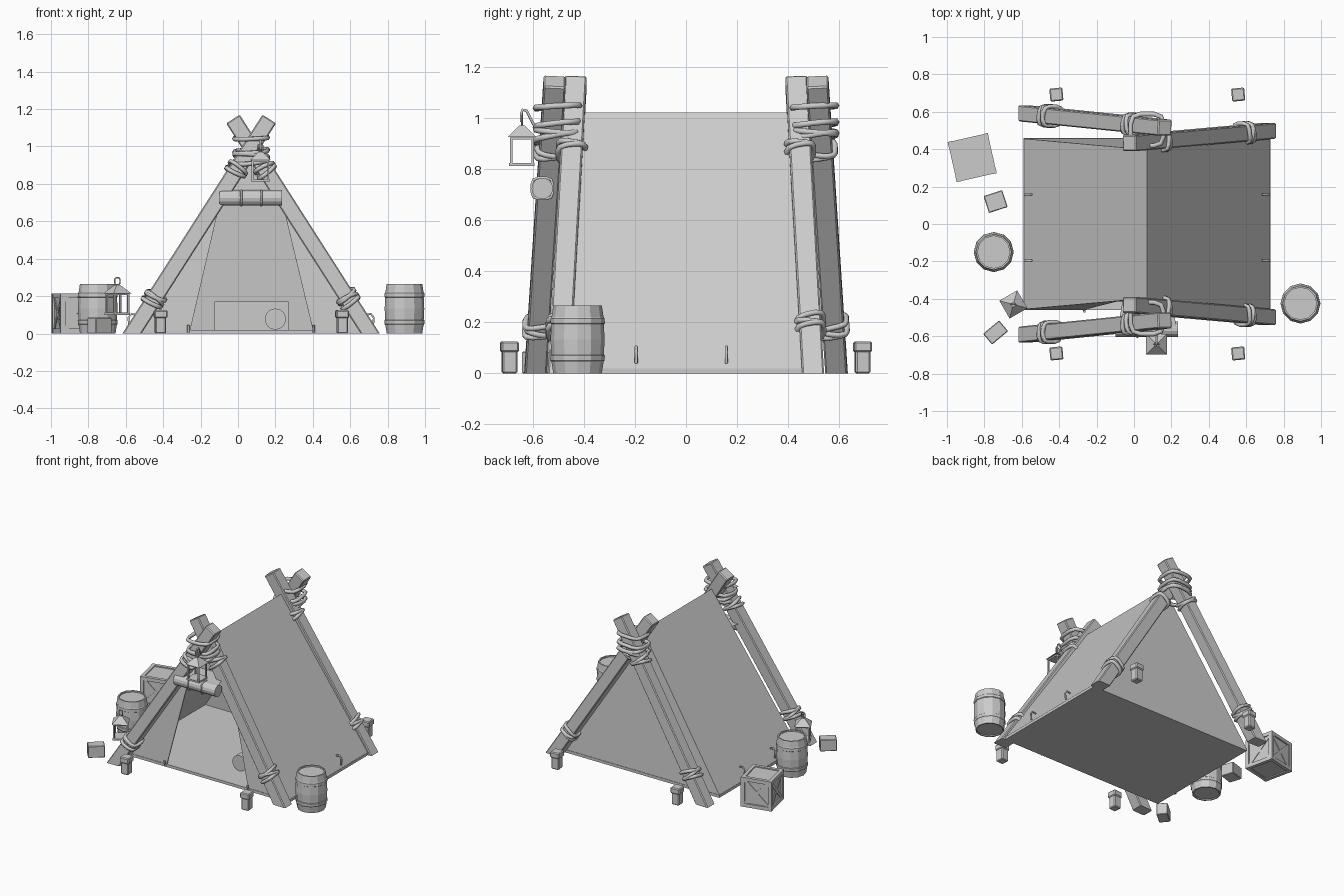
import bpy, bmesh, math
from mathutils import Vector, Matrix

if "Cube" in bpy.data.objects:
    bpy.data.objects.remove(bpy.data.objects["Cube"])

grey = bpy.data.materials.new("plain_grey")
grey.diffuse_color = (0.6, 0.6, 0.6, 1)
grey.use_nodes = True
grey.node_tree.nodes["Principled BSDF"].inputs["Base Color"].default_value = grey.diffuse_color


def finish(name, bm, smooth=False):
    bmesh.ops.recalc_face_normals(bm, faces=bm.faces)
    me = bpy.data.meshes.new(name)
    bm.to_mesh(me)
    bm.free()
    me.materials.append(grey)
    ob = bpy.data.objects.new(name, me)
    bpy.context.collection.objects.link(ob)
    for p in me.polygons:
        p.use_smooth = smooth
    return ob


def add_box(bm, size, matrix):
    bmesh.ops.create_cube(bm, size=1, matrix=matrix @ Matrix.Diagonal((*size, 1)))


def placed(x, y, z=0, deg=0):
    return Matrix.Translation((x, y, z)) @ Matrix.Rotation(math.radians(deg), 4, 'Z')


def rope(name, pts, radius, closed=False):
    cu = bpy.data.curves.new(name, 'CURVE')
    cu.dimensions = '3D'
    cu.bevel_depth, cu.bevel_resolution = radius, 1
    cu.use_fill_caps = True
    sp = cu.splines.new('POLY')
    sp.points.add(len(pts) - 1)
    for p, co in zip(sp.points, pts):
        p.co = (*co, 1)
    sp.use_cyclic_u = closed
    cu.materials.append(grey)
    ob = bpy.data.objects.new(name, cu)
    bpy.context.collection.objects.link(ob)


def loop(name, c, u, v, d, a, b, tilt=0.0, radius=0.012):
    """Rounded square rope loop round axis d, tilted along the axis."""
    pts = []
    for i in range(16):
        t = math.tau * i / 16
        cx, sx = math.cos(t), math.sin(t)
        k = (cx ** 4 + sx ** 4) ** -0.25
        pts.append(c + u * a * cx * k + v * b * sx * k + d * tilt * math.sin(t + 0.6))
    rope(name, pts, radius, True)


X, Y, Z = Vector((1, 0, 0)), Vector((0, 1, 0)), Vector((0, 0, 1))
CX = 0.07                                   # tent centre line

# Crossed poles with rope bindings, front and back
for s, end in ((-1, "front"), (1, "back")):
    for m, side, y0, y1 in ((1, "left", 0.59, 0.515), (-1, "right", 0.497, 0.432)):
        p0 = Vector((CX - m * 0.637, s * y0, 0))
        p1 = Vector((CX + m * 0.096, s * y1, 1.145))
        d = (p1 - p0).normalized()
        u = Y.cross(d).normalized()
        v = d.cross(u)
        rot = Matrix((u, v, d)).transposed().to_4x4()
        a = p0 - d * 0.15
        bm = bmesh.new()
        add_box(bm, (0.086, 0.086, (p1 - a).length), Matrix.Translation((a + p1) / 2) @ rot)
        bmesh.ops.bevel(bm, geom=bm.edges[:], offset=0.006, segments=1, affect='EDGES')
        r = bmesh.ops.bisect_plane(bm, geom=bm.verts[:] + bm.edges[:] + bm.faces[:],
                                   plane_co=(0, 0, 0), plane_no=(0, 0, -1), clear_outer=True)
        bmesh.ops.holes_fill(bm, edges=[e for e in r["geom_cut"] if isinstance(e, bmesh.types.BMEdge)])
        finish(f"{end}_{side}_pole", bm)
        for z, tilt in ((0.165, 0.01), (0.185, -0.012), (0.2, 0.015), (0.865, 0.012), (0.885, -0.01)):
            loop(f"{end}_{side}_pole_rope", p0.lerp(p1, z / 1.145), u, v, d, 0.052, 0.052, tilt)
    for z, tilt in ((1.045, 0.006), (0.975, 0.012), (0.95, -0.01), (0.925, 0.02)):
        loop(f"{end}_crossing_rope", Vector((CX, s * 0.503, z)), X, Y, Z, 0.088, 0.085, tilt, 0.013)

# Tent cloth: two slopes, closed back, front with a doorway
bm = bmesh.new()
H, B = 1.022, 0.02
ylean = lambda z: 0.457 - 0.06 * z / H
P = lambda x, z, s: bm.verts.new((x, s * ylean(z), z))
fl, fr, ft = P(-0.588, B, -1), P(0.728, B, -1), P(CX, H, -1)
bl, br, bt = P(-0.588, B, 1), P(0.728, B, 1), P(CX, H, 1)
dl, dr, tl, tr = P(-0.255, B, -1), P(0.40, B, -1), P(-0.092, 0.72, -1), P(0.232, 0.72, -1)
for f in ((fl, ft, bt, bl), (fr, br, bt, ft), (bl, bt, br), (fl, dl, tl, ft), (dr, fr, ft, tr), (tl, tr, ft)):
    bm.faces.new(f)
tent = finish("tent_cloth", bm)
mod = tent.modifiers.new("thickness", 'SOLIDIFY')
mod.thickness, mod.offset = 0.008, -1

# Ground sheet
bm = bmesh.new()
add_box(bm, (1.32, 0.918, 0.02), placed(CX, 0, 0.01))
finish("ground_sheet", bm)


def cylinder_x(name, r, x0, x1, y, z, n=14, axis='Y'):
    bm = bmesh.new()
    bmesh.ops.create_cone(bm, cap_ends=True, segments=n, radius1=r, radius2=r, depth=x1 - x0,
                          matrix=Matrix.Rotation(math.pi / 2, 4, axis))
    ob = finish(name, bm)
    ob.location = ((x0 + x1) / 2, y, z) if axis == 'Y' else (y, (x0 + x1) / 2, z)


# Rolled door flap with ties and the strip joining it to the tent
cylinder_x("door_flap_roll", 0.042, -0.1, 0.235, -0.563, 0.725)
for x in (0.018, 0.125):
    loop("flap_tie", Vector((x, -0.563, 0.725)), Y, Z, X, 0.041, 0.041, 0, 0.006)
bm = bmesh.new()
bm.faces.new([bm.verts.new(c) for c in ((-0.09, -0.563, 0.764), (0.23, -0.563, 0.764),
                                        (0.2, -0.412, 0.77), (-0.06, -0.412, 0.77))])
finish("door_flap", bm)

# Bedroll and chest inside
cylinder_x("bedroll", 0.057, -0.27, 0.1, 0.2, 0.077, axis='X')
bm = bmesh.new()
add_box(bm, (0.395, 0.2, 0.15), placed(0.072, 0.31, 0.095))
finish("chest", bm)

# Cloth hooks along the sides and door
for m in (-1, 1):
    for y in (-0.195, 0.158):
        x = CX + m * 0.66
        rope("side_hook", [(x - m * 0.045, y, 0.1), (x - m * 0.02, y, 0.105), (x - m * 0.004, y, 0.085),
                           (x - m * 0.008, y, 0.04)], 0.006)
    rope("door_peg", [(CX + m * 0.335, -0.462, 0.005), (CX + m * 0.335, -0.468, 0.045)], 0.007)

# Short stakes around the tent
for x in (-0.415, 0.557):
    for y in (-0.692, 0.692):
        bm = bmesh.new()
        add_box(bm, (0.058, 0.058, 0.09), placed(x, y, 0.045, 5))
        add_box(bm, (0.07, 0.07, 0.042), placed(x, y, 0.104, 5))
        bmesh.ops.bevel(bm, geom=bm.edges[:], offset=0.006, segments=1, affect='EDGES')
        finish("stake", bm)

# Barrels: turned profile with two hoops
profile = [(0, 0.008), (0.086, 0.008), (0.086, 0), (0.095, 0), (0.102, 0.045), (0.106, 0.05), (0.107, 0.07),
           (0.103, 0.073), (0.106, 0.133), (0.103, 0.193), (0.107, 0.196), (0.106, 0.216), (0.102, 0.221),
           (0.095, 0.266), (0.086, 0.266), (0.086, 0.256), (0, 0.256)]
for x, y in ((0.89, -0.425), (-0.75, -0.15)):
    bm = bmesh.new()
    vs = [bm.verts.new((r, 0, z)) for r, z in profile]
    es = [bm.edges.new(p) for p in zip(vs, vs[1:])]
    bmesh.ops.spin(bm, geom=vs + es, cent=(0, 0, 0), axis=(0, 0, 1), angle=math.tau, steps=12)
    bmesh.ops.remove_doubles(bm, verts=bm.verts[:], dist=1e-4)
    finish("barrel", bm).location = (x, y, 0)

# Crate with edge boards and crossed braces
bm = bmesh.new()
add_box(bm, (0.2, 0.2, 0.2), placed(0, 0, 0.107))
for k in range(4):
    R = Matrix.Rotation(k * math.pi / 2, 4, 'Z')
    add_box(bm, (0.026, 0.026, 0.215), R @ placed(0.097, 0.097, 0.1075))
    for z in (0.013, 0.202):
        add_box(bm, (0.17, 0.024, 0.026), R @ placed(0, 0.097, z))
    for a in (45, -45):
        add_box(bm, (0.23, 0.014, 0.022),
                R @ placed(0, 0.097, 0.107) @ Matrix.Rotation(math.radians(a), 4, 'Y'))
finish("crate", bm).matrix_world = placed(-0.865, 0.355, 0, 12.7)

# Small boxes
for x, y, sx, sy, deg in ((-0.74, 0.12, 0.105, 0.095, 18), (-0.74, -0.58, 0.112, 0.075, 40)):
    bm = bmesh.new()
    add_box(bm, (sx, sy, 0.085), placed(0, 0, 0.0425))
    bmesh.ops.bevel(bm, geom=bm.edges[:], offset=0.004, segments=1, affect='EDGES')
    finish("small_box", bm).matrix_world = placed(x, y, 0, deg)


# Lanterns: open frame, pyramid roof, ring and candle
def lantern(name, mat):
    bm = bmesh.new()
    add_box(bm, (0.1, 0.1, 0.012), placed(0, 0, 0.006))
    for i in (-1, 1):
        for j in (-1, 1):
            add_box(bm, (0.01, 0.01, 0.106), placed(i * 0.042, j * 0.042, 0.06))
    add_box(bm, (0.09, 0.09, 0.01), placed(0, 0, 0.11))
    bmesh.ops.create_cone(bm, cap_ends=True, segments=4, radius1=0.078, radius2=0.015, depth=0.045,
                          matrix=placed(0, 0, 0.137, 45))
    finish(name, bm).matrix_world = mat
    loop(name + "_ring", mat @ Vector((0, 0, 0.18)), X, Z, Y, 0.014, 0.018, 0, 0.004)


lantern("ground_lantern", placed(-0.645, -0.43, 0.1, 30))
lantern("hanging_lantern", placed(0.12, -0.643, 0.812))
rope("lantern_hook", [(0.115, -0.57, 0.955), (0.12, -0.597, 0.975), (0.12, -0.625, 1.03), (0.12, -0.64, 1.033),
                      (0.12, -0.645, 1.02), (0.12, -0.645, 0.985)], 0.006)
